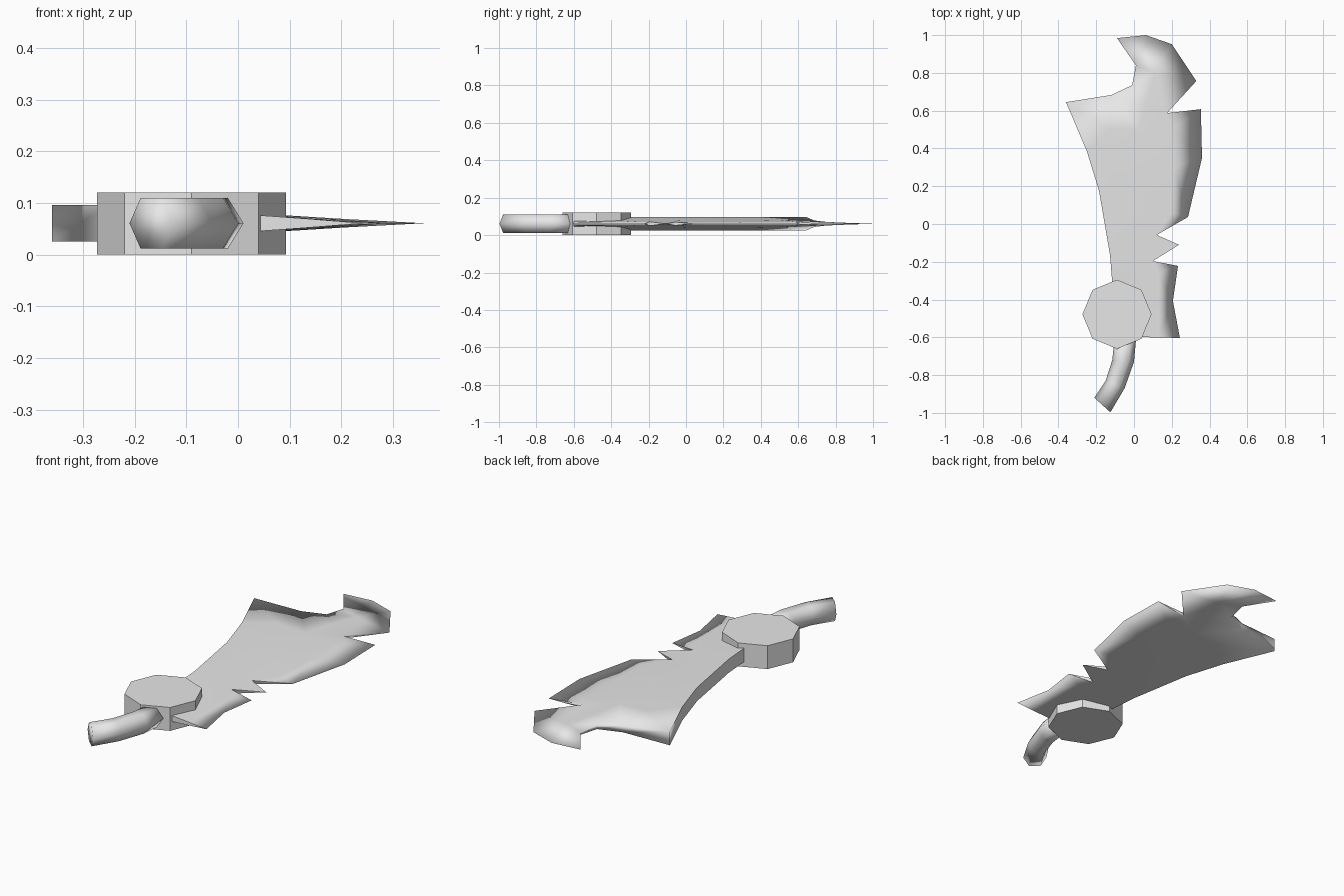
import bpy, bmesh, math
from mathutils import Vector
from mathutils.geometry import delaunay_2d_cdt

if "Cube" in bpy.data.objects:
    bpy.data.objects.remove(bpy.data.objects["Cube"])

MID = 0.061  # height of the central plane

grey = bpy.data.materials.new("plain_grey")
grey.use_nodes = True
grey.diffuse_color = (0.8, 0.8, 0.8, 1)
grey.node_tree.nodes["Principled BSDF"].inputs["Base Color"].default_value = (0.8, 0.8, 0.8, 1)


def finish(bm, name, smooth):
    bmesh.ops.recalc_face_normals(bm, faces=bm.faces)
    for f in bm.faces:
        f.smooth = smooth
    mesh = bpy.data.meshes.new(name)
    bm.to_mesh(mesh)
    bm.free()
    mesh.materials.append(grey)
    obj = bpy.data.objects.new(name, mesh)
    bpy.context.collection.objects.link(obj)
    return obj


# Hub: eight-sided disc
bm = bmesh.new()
bmesh.ops.create_cone(bm, cap_ends=True, segments=8, radius1=0.183, radius2=0.183, depth=0.12)
bmesh.ops.translate(bm, verts=bm.verts, vec=(-0.09, -0.478, 0.06))
finish(bm, "hub", False)

# Handle: six-sided bar through pairs of left and right edge points
bm = bmesh.new()
sides = [((-0.105, -0.62), (0.01, -0.62)), ((-0.115, -0.72), (0.0, -0.73)),
         ((-0.15, -0.83), (-0.05, -0.87)), ((-0.21, -0.92), (-0.125, -0.997))]
rings = []
for left, right in sides:
    a, b = Vector(left).to_3d(), Vector(right).to_3d()
    centre, half = (a + b) / 2 + Vector((0, 0, MID)), (b - a) / 2
    ring = []
    for k in range(6):
        t = k * math.pi / 3
        ring.append(bm.verts.new(centre + half * math.cos(t) + Vector((0, 0, 0.056 * math.sin(t)))))
    rings.append(ring)
for r, s in zip(rings, rings[1:]):
    for k in range(6):
        bm.faces.new((r[k], r[k - 1], s[k - 1], s[k]))
bm.faces.new(rings[0])
bm.faces.new(rings[-1])
finish(bm, "handle", True)

# Blade: outline points as x, y, half thickness
SPINE = 0.035
outline = [
    # spine up to the rear point
    (-0.1, -0.595, 0.026), (-0.116, -0.3, SPINE), (-0.127, -0.164, SPINE),
    (-0.185, 0.175, SPINE), (-0.25, 0.386, SPINE), (-0.36, 0.645, SPINE),
    # hooked tip
    (-0.12, 0.683, 0.018), (-0.01, 0.735, 0.011), (0.01, 0.84, 0.005),
    (-0.09, 0.984, 0), (0.063, 1.0, 0), (0.2, 0.952, 0), (0.33, 0.757, 0),
    # cutting edge with notches
    (0.175, 0.587, 0.009), (0.354, 0.608, 0), (0.36, 0.35, 0), (0.286, 0.037, 0),
    (0.12, -0.058, 0.009), (0.238, -0.11, 0), (0.10, -0.196, 0.011),
    (0.233, -0.222, 0), (0.206, -0.407, 0), (0.243, -0.603, 0), (0.13, -0.601, 0.009),
    (0.032, -0.598, 0.016)]
inner = [(0.2, 0.5, 0.0085), (0.21, 0.3, 0.008), (0.2, 0.06, 0.007),
         (0.13, -0.26, 0.01), (0.13, -0.42, 0.009), (-0.13, 0.5, 0.026),
         (0.03, 0.5, 0.018), (0.0, 0.2, 0.021), (0.03, -0.1, 0.018),
         (0.07, 0.66, 0.012), (0.11, 0.8, 0.007), (0.0, -0.4, 0.02)]
points = outline + inner
n = len(outline)
loop = [(i, (i + 1) % n) for i in range(n)]
verts2d, _, tris, source, _, _ = delaunay_2d_cdt(
    [Vector(p[:2]) for p in points], loop, [], 1, 1e-6)

bm = bmesh.new()
top, bottom = {}, {}
for i, co in enumerate(verts2d):
    j = source[i][0]
    h = points[j][2]
    top[j] = bm.verts.new((co.x, co.y, MID + h))
    bottom[j] = bm.verts.new((co.x, co.y, MID - h)) if h else top[j]
for tri in tris:
    ids = [source[i][0] for i in tri]
    bm.faces.new([top[j] for j in ids])
    bm.faces.new([bottom[j] for j in reversed(ids)])

# Side walls wherever the outline has thickness; the spine keeps crisp edges
for i, j in loop:
    wall = list(dict.fromkeys((top[i], top[j], bottom[j], bottom[i])))
    if len(wall) > 2:
        bm.faces.new(wall)
        if (outline[i][1] + outline[j][1]) / 2 < 0.64:
            for side in (top, bottom):
                edge = bm.edges.get((side[i], side[j]))
                if edge:
                    edge.smooth = False
finish(bm, "blade", True)
